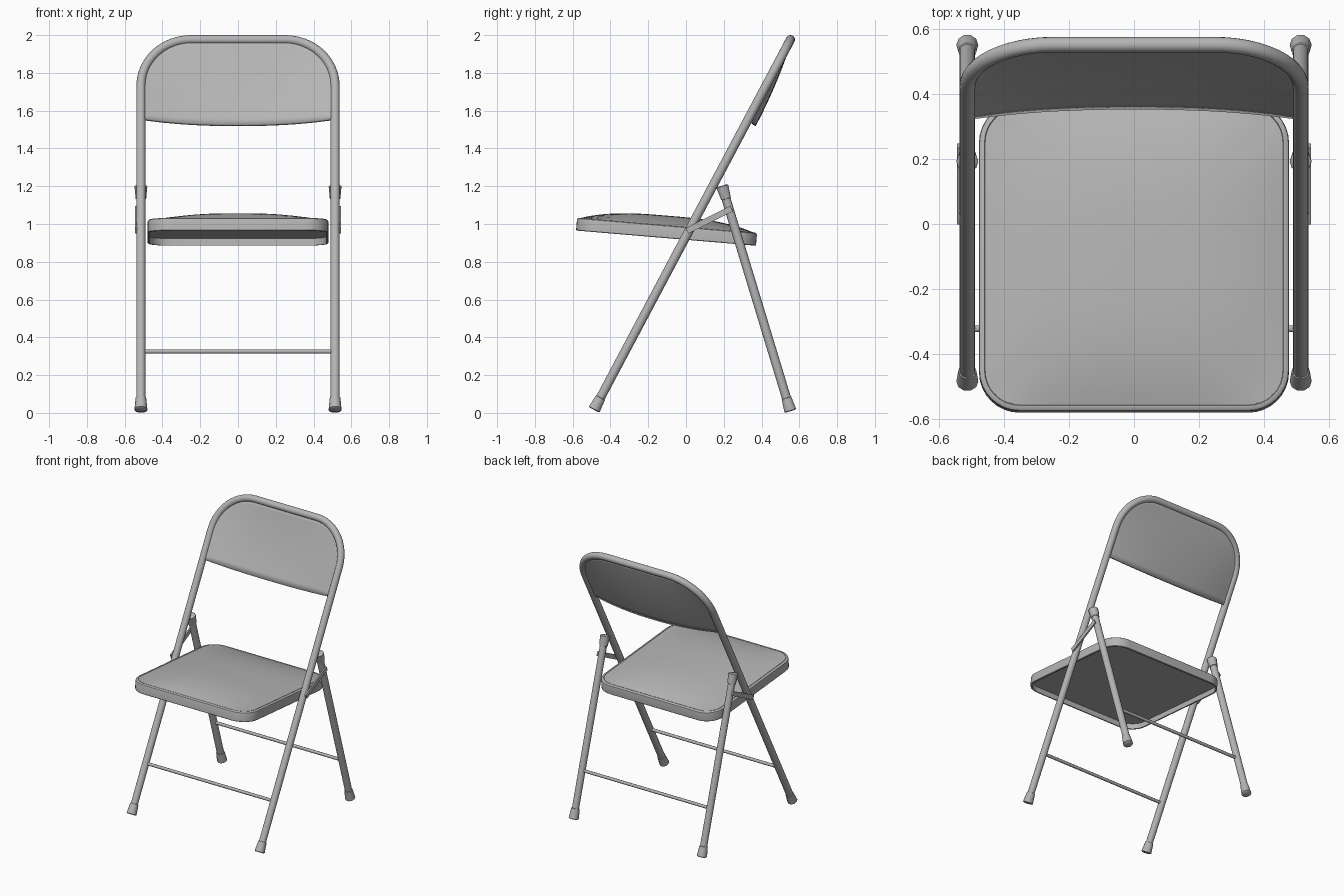
import bpy, bmesh
from math import sin, cos, pi, atan2
from mathutils import Vector, Matrix

if "Cube" in bpy.data.objects:
    bpy.data.objects.remove(bpy.data.objects["Cube"])

X = 0.514            # half spacing of the tubes
R = 0.024            # tube radius
FOOT, TOP = Vector((0, -0.487, 0.016)), Vector((0, 0.553, 1.976))
D = (TOP - FOOT).normalized()            # direction up the main frame
N = Vector((0, D.z, -D.y))               # backward normal of the main frame
L = (TOP - FOOT).length
R_FOOT, R_TOP = Vector((0, 0.553, 0.009)), Vector((0, 0.191, 1.203))
DR = (R_TOP - R_FOOT).normalized()
RX, RL = 0.265, 0.275                    # top bend radii

grey = bpy.data.materials.new("dark_grey_paint")
grey.diffuse_color = (0.46, 0.46, 0.46, 1)
grey.use_nodes = True
grey.node_tree.nodes["Principled BSDF"].inputs["Base Color"].default_value = grey.diffuse_color


def finish(name, bm, mirror=False, angle=35):
    bmesh.ops.recalc_face_normals(bm, faces=bm.faces)
    me = bpy.data.meshes.new(name)
    bm.to_mesh(me)
    bm.free()
    me.materials.append(grey)
    ob = bpy.data.objects.new(name, me)
    bpy.context.collection.objects.link(ob)
    bpy.ops.object.select_all(action='DESELECT')
    ob.select_set(True)
    bpy.context.view_layer.objects.active = ob
    bpy.ops.object.shade_smooth_by_angle(angle=angle * pi / 180)
    if mirror:
        ob.modifiers.new("mirror", 'MIRROR')
    return ob


def skin_rings(bm, rings):
    loops = [[bm.verts.new(p) for p in ring] for ring in rings]
    n = len(loops[0])
    for a, b in zip(loops, loops[1:]):
        for i in range(n):
            j = (i + 1) % n
            bm.faces.new((a[i], a[j], b[j], b[i]))
    bm.faces.new(loops[0])
    bm.faces.new(loops[-1])


def tube(name, path, radii, ref, sides=16, mirror=False):
    """Sweep a circle along a planar path; ref is normal to the path."""
    if not isinstance(radii, list):
        radii = [radii] * len(path)
    rings = []
    for i, p in enumerate(path):
        t = (path[min(i + 1, len(path) - 1)] - path[max(i - 1, 0)]).normalized()
        s = t.cross(ref).normalized()
        rings.append([p + (ref * cos(a) + s * sin(a)) * radii[i]
                      for a in (2 * pi * k / sides for k in range(sides))])
    bm = bmesh.new()
    skin_rings(bm, rings)
    return finish(name, bm, mirror, 37)


def at(x, l, off=0.0):
    return FOOT + D * l + N * off + Vector((x, 0, 0))


def cap(name, end, direction):
    pts = [end + direction * t + Vector((X, 0, 0)) for t in (0, 0.004, 0.072, 0.074)]
    tube(name, pts, [0.028, 0.034, 0.028, 0.023], Vector((1, 0, 0)), 10, True)


# main frame: one bent tube forming front legs and back hoop
half = [at(X, 0.02)] + [at(X - RX + RX * cos(a), L - RL + RL * sin(a))
                        for a in (pi / 2 * k / 12 for k in range(13))]
path = half + [Vector((-p.x, p.y, p.z)) for p in reversed(half)]
tube("main_frame", path, R, N)

# rear legs, end caps and cross bars
side = Vector((X, 0, 0))
tube("rear_leg", [R_FOOT + DR * 0.02 + side, R_TOP - DR * 0.02 + side], R,
     Vector((1, 0, 0)), mirror=True)
cap("front_foot", FOOT, D)
cap("rear_foot", R_FOOT, DR)
cap("rear_leg_top_cap", R_TOP, -DR)
for name, base, d in (("front_cross_bar", FOOT, D), ("rear_cross_bar", R_FOOT, DR)):
    p = base + d * ((0.325 - base.z) / d.z)
    tube(name, [p - side, p + side], 0.011, Vector((0, 0, 1)), 10)

# back panel: bowed sheet filling the hoop, lower edge dipping at the middle
L0, cols, rows = 1.742, 32, 12
bm = bmesh.new()
grid = []
for i in range(cols + 1):
    x = -0.508 * cos(pi * i / cols)
    arch = 1 - abs(x / 0.508) ** 2.3
    e = max(0, (abs(x) - (X - RX)) / RX)
    top = L - RL + RL * max(0, 1 - e * e) ** 0.5
    low = L0 - 0.014 * arch
    col = []
    for j in range(rows + 1):
        l = low + (top - low) * j / rows
        v = (l - low) / (L - low)
        col.append(bm.verts.new(at(x, l, 0.043 * arch * (1 - v * v))))
    grid.append(col)
for a, b in zip(grid, grid[1:]):
    for j in range(rows):
        bm.faces.new((a[j], b[j], b[j + 1], a[j + 1]))
panel = finish("back_panel", bm)
sol = panel.modifiers.new("thickness", 'SOLIDIFY')
sol.thickness, sol.offset = 0.018, 0


# seat: domed cushion in a hollow rounded pan
def rounded(hx, hy, r, z, n=8):
    ring = []
    for q, (sx, sy) in enumerate(((1, 1), (-1, 1), (-1, -1), (1, -1))):
        for k in range(n + 1):
            a = pi / 2 * (q + k / n)
            ring.append(Vector((sx * (hx - r) + r * cos(a), sy * (hy - r) + r * sin(a), z)))
    return ring


HX, HY, CR, IN = 0.478, 0.478, 0.125, 0.020
rings = []
for inset, z in ((IN - 0.001, -0.004), (0.017, -0.001), (0.007, -0.002), (0.002, -0.006),
                 (0, -0.013), (0, -0.067), (0.003, -0.070), (0.012, -0.070), (0.012, -0.033)):
    rings.append(rounded(HX - inset, HY - inset, CR - inset, z))
bm = bmesh.new()
skin_rings(bm, rings)
bm.faces.ensure_lookup_table()
tilt = Matrix.Translation((0, -0.1, 0.995)) @ Matrix.Rotation(-0.084, 4, 'X')
bm.transform(tilt)
finish("seat_pan", bm)

# cushion: square grid pressed into the rounded outline, so the dome is seamless
bm = bmesh.new()
bmesh.ops.create_grid(bm, x_segments=28, y_segments=28, size=1)
h, r = HX - IN, CR - IN
for v in bm.verts:
    u, w = v.co.x, v.co.y
    z = 0.05 * (1 - abs(u) ** 2.6) * (1 - abs(w) ** 3) - 0.001
    s = max(abs(u), abs(w))
    if s > 0:
        # distance to the rounded outline along this ray
        a, b = h * abs(u) / s, h * abs(w) / s
        c = h - r
        k = 1.0
        if min(a, b) > c:
            A2, B2 = a * a + b * b, c * (a + b)
            k = (B2 + max(0, B2 * B2 - A2 * (2 * c * c - r * r)) ** 0.5) / A2
        f = 1 + (k - 1) * s ** 3
        v.co = (u * h * f, w * h * f, z)
    else:
        v.co = (0, 0, z)
rim = [e for e in bm.edges if e.is_boundary]
skirt = bmesh.ops.extrude_edge_only(bm, edges=rim)["geom"]
for v in skirt:
    if isinstance(v, bmesh.types.BMVert):
        v.co.z -= 0.006
bm.transform(tilt)
finish("seat_cushion", bm)

# folding link bars between main frame and rear legs
A, B = Vector((0, 0.019, 0.97)), Vector((0, 0.228, 1.075))
bm = bmesh.new()
mid, d = (A + B) / 2 + Vector((0.541, 0, 0)), B - A
bmesh.ops.create_cube(bm, size=1, matrix=Matrix.Translation(mid)
                      @ Matrix.Rotation(atan2(d.z, d.y), 4, 'X')
                      @ Matrix.Diagonal((0.010, d.length + 0.03, 0.032, 1)))
finish("folding_link", bm, True)
